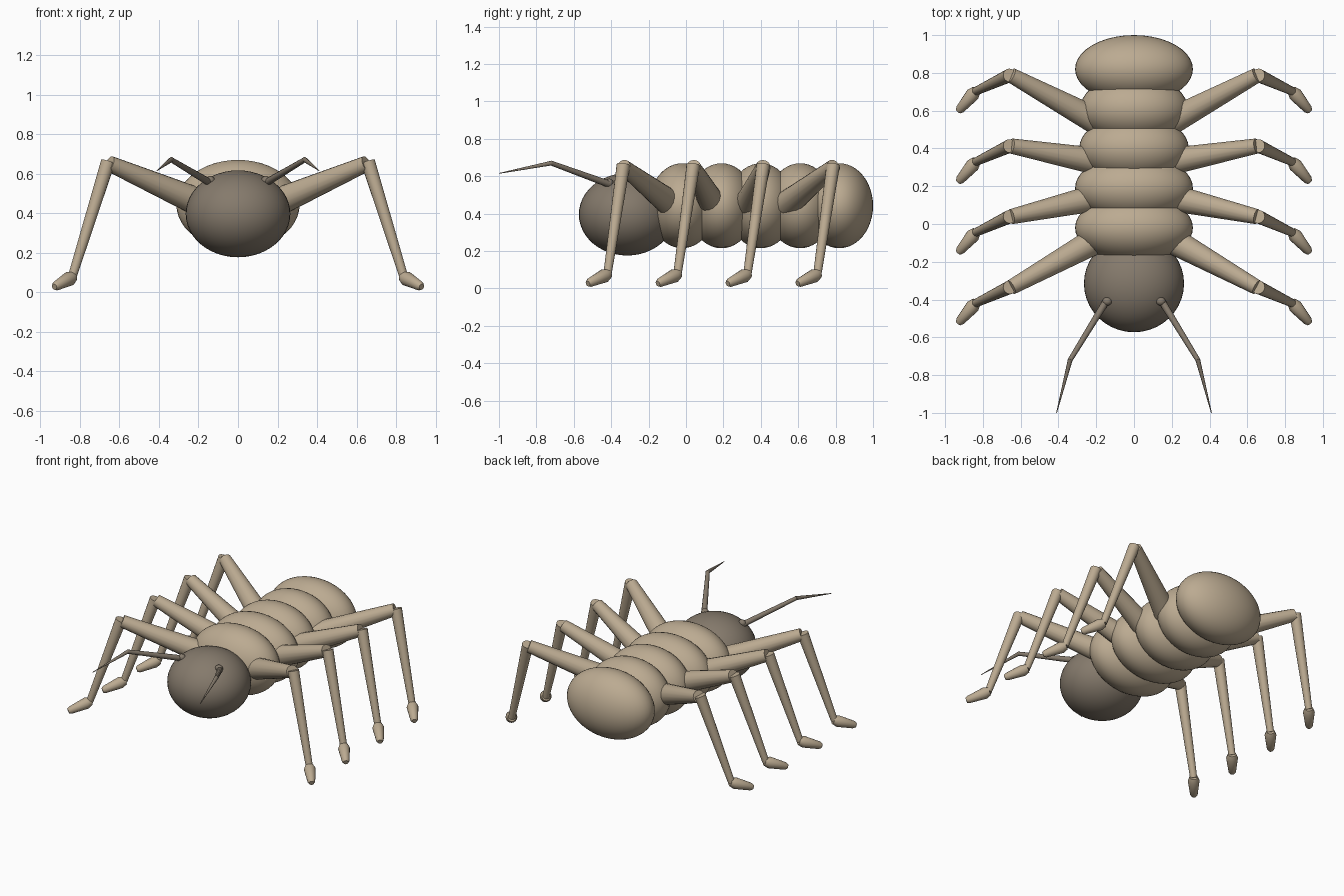
import bpy, bmesh, math
from mathutils import Vector

if "Cube" in bpy.data.objects:
    bpy.data.objects.remove(bpy.data.objects["Cube"])


def material(name, rgb):
    m = bpy.data.materials.new(name)
    m.diffuse_color = (*rgb, 1)
    m.use_nodes = True
    m.node_tree.nodes["Principled BSDF"].inputs["Base Color"].default_value = m.diffuse_color
    return m


TAN = material("tan", (0.50, 0.405, 0.285))
BROWN = material("dull_brown", (0.235, 0.195, 0.15))


def finish(bm, name, mat):
    bmesh.ops.recalc_face_normals(bm, faces=bm.faces)
    me = bpy.data.meshes.new(name)
    bm.to_mesh(me)
    bm.free()
    me.materials.append(mat)
    ob = bpy.data.objects.new(name, me)
    bpy.context.collection.objects.link(ob)
    bpy.context.view_layer.objects.active = ob
    ob.select_set(True)
    bpy.ops.object.shade_smooth_by_angle(angle=math.radians(40))
    ob.select_set(False)


def ellipsoid(name, centre, radii, mat):
    bm = bmesh.new()
    bmesh.ops.create_uvsphere(bm, u_segments=40, v_segments=24, radius=1)
    for v in bm.verts:
        v.co = Vector(centre) + Vector([a * b for a, b in zip(v.co, radii)])
    finish(bm, name, mat)


def limb(name, a, b, profile, mat, sides=16):
    """Lathe of (fraction, radius) pairs along the line a-b."""
    a, b = Vector(a), Vector(b)
    q = (b - a).to_track_quat('Z', 'Y')
    bm = bmesh.new()
    rings = []
    for t, r in profile:
        c = a.lerp(b, t)
        rings.append([bm.verts.new(c + q @ Vector((
            r * math.cos(i * math.tau / sides), r * math.sin(i * math.tau / sides), 0)))
            for i in range(sides)])
    for lo, hi in zip(rings, rings[1:]):
        for i in range(sides):
            j = (i + 1) % sides
            bm.faces.new((lo[i], lo[j], hi[j], hi[i]))
    bm.faces.new(rings[0])
    bm.faces.new(rings[-1])
    finish(bm, name, mat)


# Body segments, front to back, and head
for i, rx in enumerate((0.312, 0.312, 0.29, 0.285, 0.312)):
    ellipsoid(f"body_segment_{i + 1}", (0, -0.02 + 0.21 * i, 0.442), (rx, 0.18, 0.227), TAN)
ellipsoid("head", (0, -0.315, 0.396), (0.265, 0.258, 0.22), BROWN)

hip_y = (-0.085, 0.14, 0.332, 0.545)
for side, s in (("right", 1), ("left", -1)):
    # Four legs: thigh, shin and foot
    for i, hy in enumerate(hip_y):
        ky = -0.335 + 0.374 * i
        hip, knee = (s * 0.20, hy, 0.455), (s * 0.65, ky, 0.65)
        ankle, toe = (s * 0.84, ky - 0.085, 0.075), (s * 0.93, ky - 0.19, 0.026)
        limb(f"{side}_thigh_{i + 1}", hip, knee, ((0, 0.072), (1, 0.04)), TAN)
        limb(f"{side}_shin_{i + 1}", (s * 0.658, ky, 0.66), ankle,
             ((0, 0.036), (1, 0.022)), TAN)
        limb(f"{side}_foot_{i + 1}", ankle, toe,
             ((-0.06, 0.026), (0.15, 0.037), (0.9, 0.024), (1, 0.016)), TAN)
    # Antenna: socket, lower part and pointed tip
    base, bend, tip = (s * 0.145, -0.405, 0.555), (s * 0.338, -0.72, 0.67), (s * 0.41, -1.0, 0.615)
    ellipsoid(f"{side}_antenna_socket", (s * 0.142, -0.41, 0.565), (0.025, 0.022, 0.022), BROWN)
    limb(f"{side}_antenna_lower", base, bend, ((0, 0.019), (1, 0.013)), BROWN, 10)
    limb(f"{side}_antenna_tip", bend, tip, ((-0.02, 0.013), (1, 0.002)), BROWN, 10)
